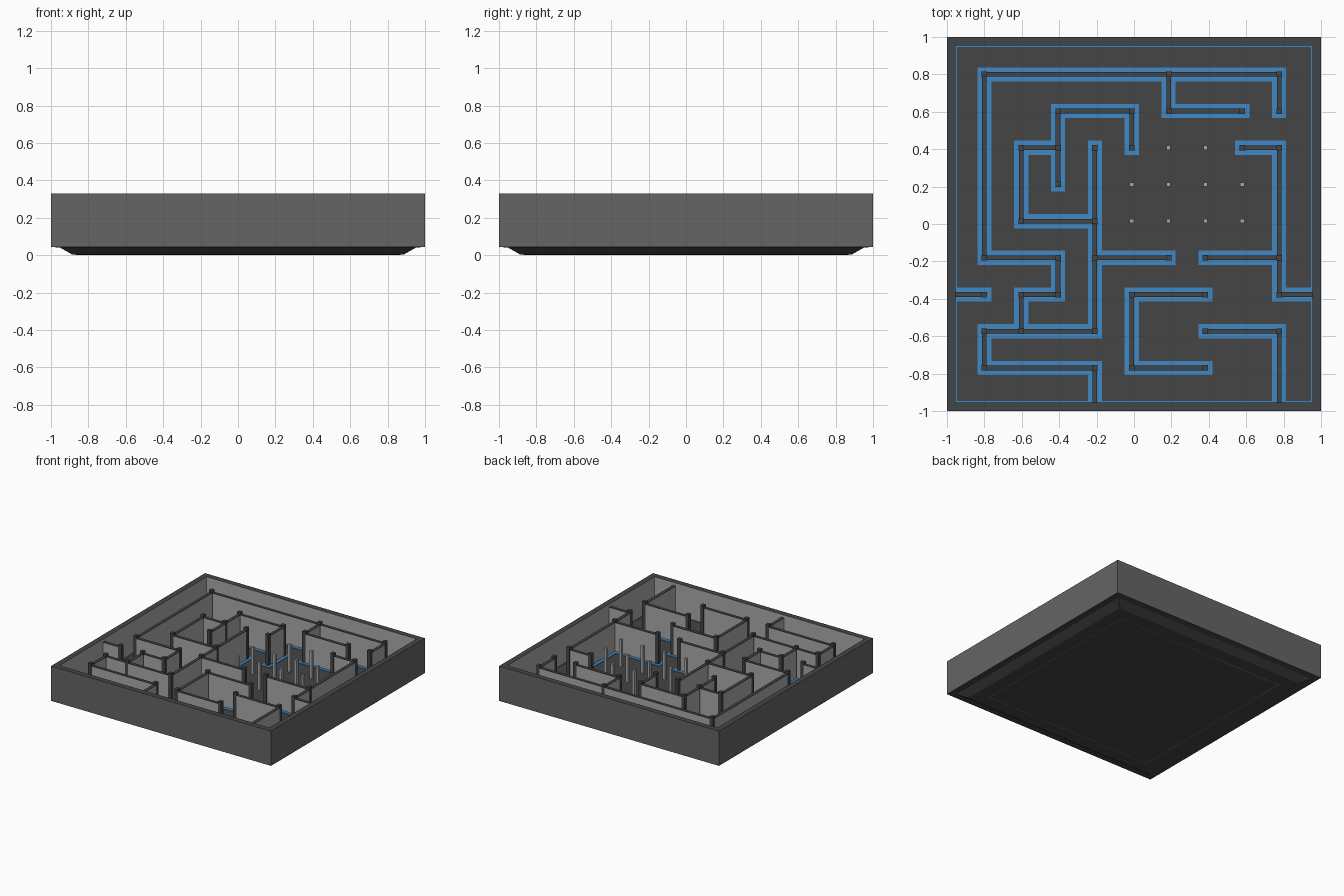
import bpy, bmesh

if "Cube" in bpy.data.objects:
    bpy.data.objects.remove(bpy.data.objects["Cube"])


def material(name, r, g, b):
    m = bpy.data.materials.new(name)
    m.diffuse_color = (r, g, b, 1)
    m.use_nodes = True
    m.node_tree.nodes["Principled BSDF"].inputs["Base Color"].default_value = m.diffuse_color
    return m


DARK = material("dark_grey", 0.06, 0.06, 0.06)
PANEL = material("panel_grey", 0.13, 0.13, 0.13)
FLOOR = material("floor_grey", 0.06, 0.058, 0.058)
LIGHT = material("light_grey", 0.4, 0.4, 0.4)
BLUE = material("blue_strip", 0.05, 0.25, 0.55)

FLOOR_Z, WALL_Z, POST_Z, PIN_Z, RIM_Z = 0.065, 0.305, 0.325, 0.29, 0.33
INNER = 0.955


def make_object(name, bm, *mats):
    mesh = bpy.data.meshes.new(name)
    bm.to_mesh(mesh)
    bm.free()
    for m in mats:
        mesh.materials.append(m)
    obj = bpy.data.objects.new(name, mesh)
    bpy.context.collection.objects.link(obj)
    return obj


def add_box(bm, x0, x1, y0, y1, z0, z1):
    res = bmesh.ops.create_cube(bm, size=1)
    for v in res["verts"]:
        v.co.x = x1 if v.co.x > 0 else x0
        v.co.y = y1 if v.co.y > 0 else y0
        v.co.z = z1 if v.co.z > 0 else z0


def add_frame(bm, outer, w, z0, z1):
    for s in (-1, 1):
        a, b = sorted((s * outer, s * (outer - w)))
        add_box(bm, a, b, -outer, outer, z0, z1)
        add_box(bm, -outer + w, outer - w, a, b, z0, z1)


# tray: square rings swept from the base up the outside and down the inside
bm = bmesh.new()
profile = [(0.77, 0), (0.885, 0.003), (0.95, 0.04), (1, 0.045),
           (1, RIM_Z), (INNER, RIM_Z), (INNER, FLOOR_Z)]
rings = [[bm.verts.new((h * sx, h * sy, z))
          for sx, sy in ((-1, -1), (1, -1), (1, 1), (-1, 1))] for h, z in profile]
bm.faces.new(rings[0][::-1])
side_faces = []
for k in range(len(rings) - 1):
    for n in range(4):
        m = (n + 1) % 4
        f = bm.faces.new((rings[k][n], rings[k][m], rings[k + 1][m], rings[k + 1][n]))
        if k == 3:
            side_faces.append(f)
        if k == 5:
            f.material_index = 2
bm.faces.new(rings[-1]).material_index = 3
# lighter side panels inside a dark border
bmesh.ops.inset_individual(bm, faces=side_faces, thickness=0.012)
for f in side_faces:
    f.material_index = 1
make_object("tray", bm, DARK, PANEL, LIGHT, FLOOR)


# maze grid: nodes 0..8 count right and down, -1 and 9 are the tray walls
def gx(i):
    return max(-INNER, min(INNER, -0.80 + 0.197 * i))


def gy(j):
    return max(-INNER, min(INNER, 0.80 - 0.1962 * j))


PATHS = [
    "00 80 81", "00 05 25 26 16 17", "50 51 71", "72 82 86 96", "65 85",
    "32 37", "34 14 12 22", "23 21 41 42", "35 55",
    "07 37", "07 08 38 39", "66 46 48 68", "67 87 89",
]
segments = [((-1, 6), (0, 6))]
for path in PATHS:
    nodes = [(int(p[0]), int(p[1])) for p in path.split()]
    segments += zip(nodes, nodes[1:])


def add_segment(bm, a, b, r, z0, z1):
    xs = sorted((gx(a[0]), gx(b[0])))
    ys = sorted((gy(a[1]), gy(b[1])))
    add_box(bm, max(xs[0] - r, -INNER), min(xs[1] + r, INNER),
            max(ys[0] - r, -INNER), min(ys[1] + r, INNER), z0, z1)


# walls and the blue floor strips along them
walls, strips = bmesh.new(), bmesh.new()
for a, b in segments:
    add_segment(walls, a, b, 0.012, FLOOR_Z, WALL_Z)
    add_segment(strips, a, b, 0.038, FLOOR_Z, FLOOR_Z + 0.004)
add_frame(strips, INNER, 0.008, FLOOR_Z, FLOOR_Z + 0.004)
make_object("maze_walls", walls, LIGHT)
make_object("floor_strips", strips, BLUE)

# dark coping on top of the walls
coping = bmesh.new()
for a, b in segments:
    add_segment(coping, a, b, 0.0125, WALL_Z - 0.004, WALL_Z + 0.001)
make_object("wall_coping", coping, DARK)


def add_post(bm, node, r, top):
    x, y = gx(node[0]), gy(node[1])
    add_box(bm, x - r, x + r, y - r, y + r, FLOOR_Z, top)


# posts at wall ends and corners
posts = bmesh.new()
for node in sorted({n for s in segments for n in s}):
    if all(0 <= c <= 8 for c in node):
        add_post(posts, node, 0.0145, POST_Z)
make_object("wall_posts", posts, DARK)

# free-standing pins
pins = bmesh.new()
for j, cols in ((2, (5, 6)), (3, range(4, 8)), (4, range(4, 8))):
    for i in cols:
        add_post(pins, (i, j), 0.011, PIN_Z)
make_object("pins", pins, LIGHT)

# thin blue line under the base
line = bmesh.new()
add_frame(line, 0.775, 0.008, 0.0, 0.003)
make_object("base_line", line, BLUE)
